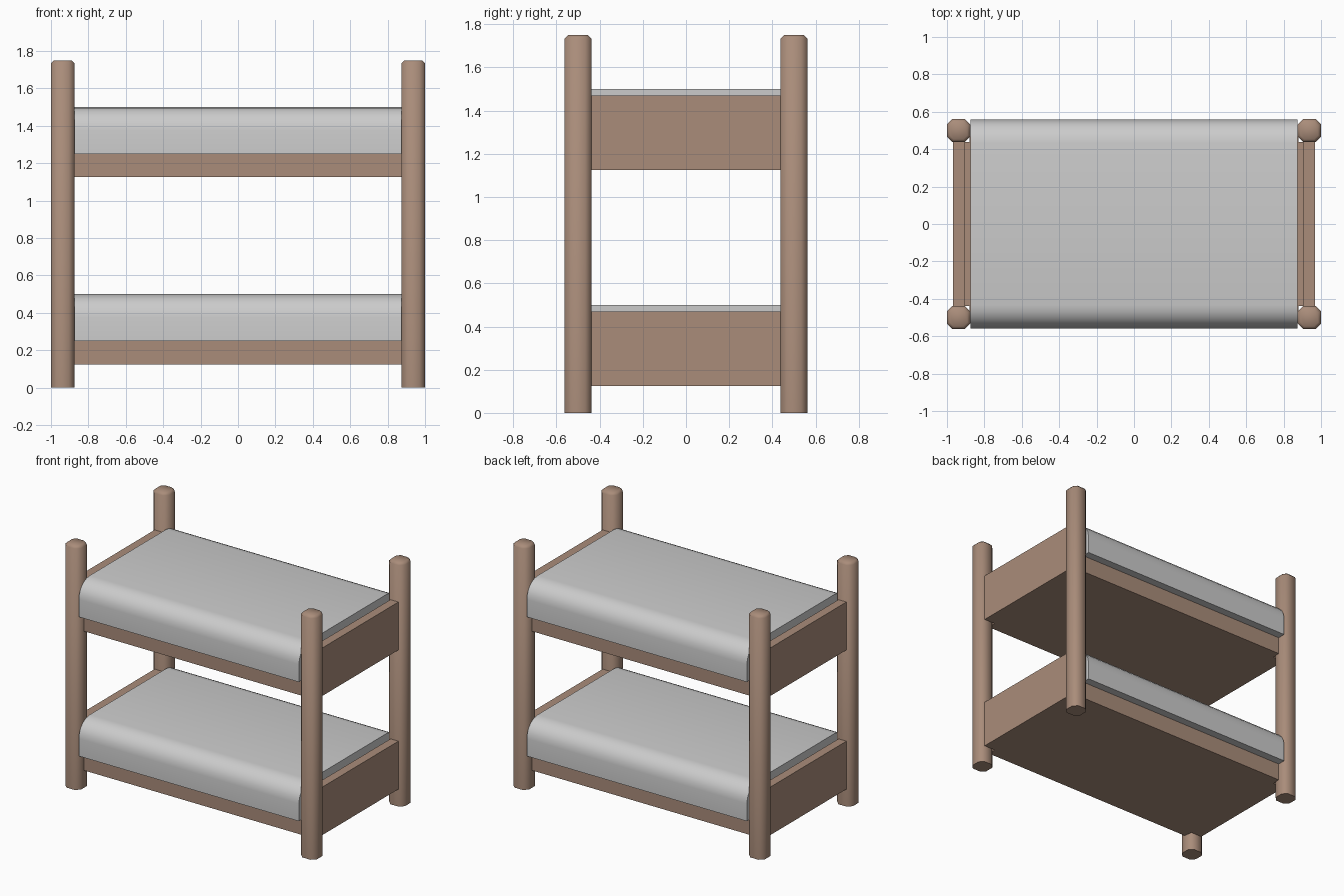
import bpy
import bmesh
from math import radians

default_cube = bpy.data.objects.get("Cube")
if default_cube:
    bpy.data.objects.remove(default_cube, do_unlink=True)


def make_material(name, rgb):
    mat = bpy.data.materials.new(name)
    mat.use_nodes = True
    color = (*rgb, 1.0)
    mat.diffuse_color = color
    mat.node_tree.nodes["Principled BSDF"].inputs["Base Color"].default_value = color
    return mat


wood = make_material("brown wood", (0.40, 0.265, 0.195))
fabric = make_material("grey bedding", (0.60, 0.60, 0.60))


def make_box(name, low, high, mat, bevels=(), smooth_angle=30):
    """Box between two corners; each bevel is (edge rule, width, segments)."""
    bm = bmesh.new()
    bmesh.ops.create_cube(bm, size=1)
    for v in bm.verts:
        v.co = [(a + b) / 2 + c * (b - a) for a, b, c in zip(low, high, v.co)]
    for rule, width, segments in bevels:
        edges = [e for e in bm.edges if rule(e.verts[0].co, e.verts[1].co)]
        bmesh.ops.bevel(bm, geom=edges, offset=width, segments=segments,
                        profile=0.5, affect='EDGES')
    mesh = bpy.data.meshes.new(name)
    bm.to_mesh(mesh)
    bm.free()
    mesh.materials.append(mat)
    obj = bpy.data.objects.new(name, mesh)
    bpy.context.collection.objects.link(obj)
    bpy.ops.object.select_all(action='DESELECT')
    obj.select_set(True)
    bpy.context.view_layer.objects.active = obj
    bpy.ops.object.shade_smooth_by_angle(angle=radians(smooth_angle))
    return obj


# Main measurements
post_out_x, post_in_x = 1.0, 0.875
post_out_y, post_in_y = 0.5625, 0.4375
post_height = 1.75


def upright(a, b):
    return abs(a.z - b.z) > 0.1


def top_rim(a, b):
    return min(a.z, b.z) > post_height - 0.001


# Corner posts with chamfered sides and tops
for sx, x_name in ((1, "left"), (-1, "right")):
    for sy, y_name in ((-1, "front"), (1, "back")):
        xs = sorted((sx * post_in_x, sx * post_out_x))
        ys = sorted((sy * post_in_y, sy * post_out_y))
        make_box(f"{y_name}_{x_name}_post", (xs[0], ys[0], 0),
                 (xs[1], ys[1], post_height), wood,
                 [(upright, 0.03, 1), (top_rim, 0.016, 1)], 50)

# Two bunks
for level, base in (("lower", 0.125), ("upper", 1.125)):
    slab_top = base + 0.125
    mattress_top = base + 0.375

    # Bed base
    make_box(f"{level}_base", (-0.91, -post_in_y, base),
             (0.91, post_in_y, slab_top), wood)

    # Long side rails
    for sy, side in ((-1, "front"), (1, "back")):
        ys = sorted((sy * post_in_y, sy * 0.5))
        make_box(f"{level}_{side}_rail", (-0.88, ys[0], base),
                 (0.88, ys[1], slab_top), wood)

    # End boards
    for sx, side in ((1, "left"), (-1, "right")):
        xs = sorted((sx * 0.906, sx * 0.969))
        make_box(f"{level}_{side}_end_board", (xs[0], -post_in_y - 0.005, base),
                 (xs[1], post_in_y + 0.005, base + 0.345), wood)

    # Mattress with rounded long top edges
    def long_top_edge(a, b):
        return abs(a.x - b.x) > 1 and min(a.z, b.z) > mattress_top - 0.001

    make_box(f"{level}_mattress", (-post_in_x, -0.558, slab_top),
             (post_in_x, 0.558, mattress_top), fabric,
             [(long_top_edge, 0.125, 5)], 40)
